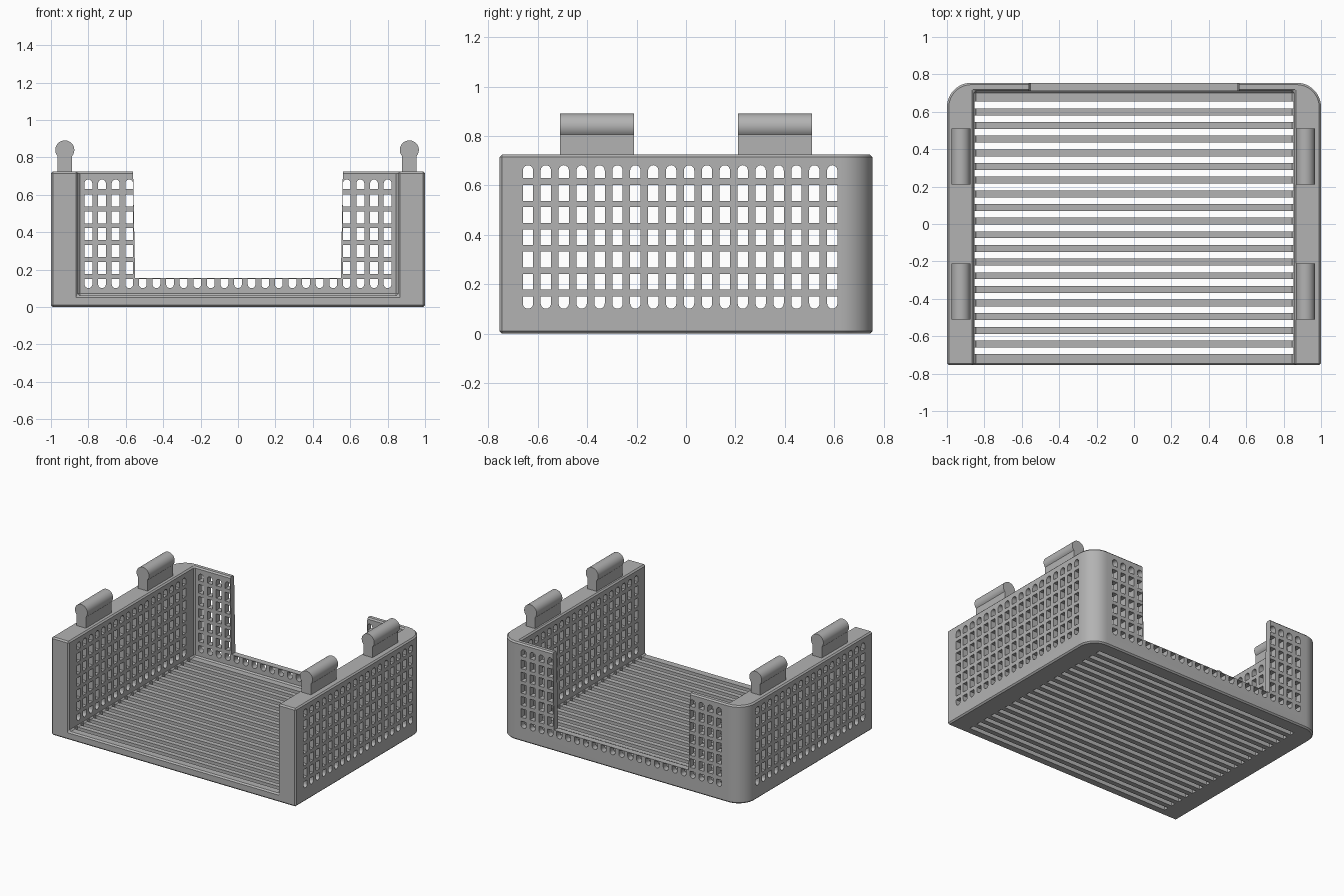
import bpy, bmesh, math
from mathutils import Vector

cube = bpy.data.objects.get("Cube")
if cube:
    bpy.data.objects.remove(cube, do_unlink=True)

grey = bpy.data.materials.new("light_grey")
grey.use_nodes = True
colour = (0.45, 0.45, 0.45, 1)
grey.diffuse_color = colour
grey.node_tree.nodes["Principled BSDF"].inputs["Base Color"].default_value = colour


def prism(bm, points, direction):
    """Extrude a closed polygon of 3D points along a direction."""
    start = bm.faces.new([bm.verts.new(p) for p in points])
    grown = bmesh.ops.extrude_face_region(bm, geom=[start])["geom"]
    moved = [v for v in grown if isinstance(v, bmesh.types.BMVert)]
    bmesh.ops.translate(bm, verts=moved, vec=Vector(direction))


def finish(bm, name):
    bmesh.ops.recalc_face_normals(bm, faces=bm.faces)
    mesh = bpy.data.meshes.new(name)
    bm.to_mesh(mesh)
    bm.free()
    obj = bpy.data.objects.new(name, mesh)
    bpy.context.collection.objects.link(obj)
    mesh.materials.append(grey)
    return obj


def arc(cx, cy, r, a0, a1, n):
    return [(cx + r * math.cos(math.radians(a0 + (a1 - a0) * i / n)),
             cy + r * math.sin(math.radians(a0 + (a1 - a0) * i / n))) for i in range(n + 1)]


def rect(u0, u1, v0, v1):
    return [(u0, v0), (u1, v0), (u1, v1), (u0, v1)]


def apply(obj, kind, **settings):
    mod = obj.modifiers.new(kind, kind)
    for key, value in settings.items():
        setattr(mod, key, value)
    bpy.ops.object.select_all(action='DESELECT')
    bpy.context.view_layer.objects.active = obj
    obj.select_set(True)
    bpy.ops.object.modifier_apply(modifier=mod.name)


def carve(obj, cutter):
    cutter.hide_render = True
    apply(obj, 'BOOLEAN', operation='DIFFERENCE', solver='EXACT', object=cutter)
    bpy.data.objects.remove(cutter, do_unlink=True)


def smooth(obj):
    bpy.ops.object.select_all(action='DESELECT')
    bpy.context.view_layer.objects.active = obj
    obj.select_set(True)
    bpy.ops.object.shade_smooth_by_angle(angle=math.radians(30))


# Tray body: outline with rounded back corners
DEPTH, TOP, R = 0.755, 0.725, 0.13
outline = [(-1, -DEPTH), (1, -DEPTH)]
outline += arc(1 - R, DEPTH - R, R, 0, 90, 12) + arc(R - 1, DEPTH - R, R, 90, 180, 12)
bm = bmesh.new()
prism(bm, [(x, y, 0) for x, y in outline], (0, 0, TOP))
tray = finish(bm, "tray")

# Inside space, open at the front and top
bm = bmesh.new()
prism(bm, [(x, y, 0.062) for x, y in rect(-0.856, 0.856, -1, 0.71)], (0, 0, 2))
carve(tray, finish(bm, "inside_cutter"))
apply(tray, 'BEVEL', width=0.01, segments=1, limit_method='ANGLE', angle_limit=math.radians(40))

# Tapered notch in the back wall
bm = bmesh.new()
prism(bm, [(x, 0.6, z) for x, z in [(-0.55, 0.155), (0.55, 0.155), (0.566, 1), (-0.566, 1)]], (0, 0.5, 0))
carve(tray, finish(bm, "notch_cutter"))


def hole_shapes(c):
    """Column of vent holes at c: rounded bottom, five squares, rounded top."""
    w = 0.021
    yield [(c + w, 0.15), (c - w, 0.15)] + arc(c, 0.122, w, 180, 360, 8)
    for row in range(5):
        z = 0.21 + 0.09 * row
        yield rect(c - w, c + w, z - 0.032, z + 0.032)
    yield [(c - w, 0.63), (c + w, 0.63)] + arc(c, 0.661, w, 0, 180, 8)


# Vent holes in the side walls, the back wall, and slots in the floor
bm = bmesh.new()
for i in range(18):
    for shape in hole_shapes(-0.64 + 0.0725 * i):
        prism(bm, [(-1.2, y, z) for y, z in shape], (2.4, 0, 0))
for i in range(23):
    x = 0.0727 * (i - 11)
    for row, shape in enumerate(hole_shapes(x)):
        if row == 0 or abs(x) > 0.53:
            prism(bm, [(px, 0.66, z) for px, z in shape], (0, 0.3, 0))
for i in range(19):
    y = -0.678 + 0.073 * i
    prism(bm, [(x, py, -0.1) for x, py in rect(-0.852, 0.852, y - 0.018, y + 0.018)], (0, 0, 0.175))
carve(tray, finish(bm, "vent_cutter"))
smooth(tray)

# Rounded clips along the tops of the side walls
for side, x in (("right", -0.926), ("left", 0.916)):
    for place, y in (("front", -0.51), ("back", 0.21)):
        stem, r = 0.038, 0.051
        a = math.degrees(math.asin(stem / r))
        shape = [(x - stem, TOP - 0.02), (x + stem, TOP - 0.02)]
        shape += arc(x, 0.84, r, a - 90 + 0.01, 270 - a, 28)
        bm = bmesh.new()
        prism(bm, [(px, y, z) for px, z in shape], (0, 0.3, 0))
        smooth(finish(bm, f"{place}_{side}_clip"))
